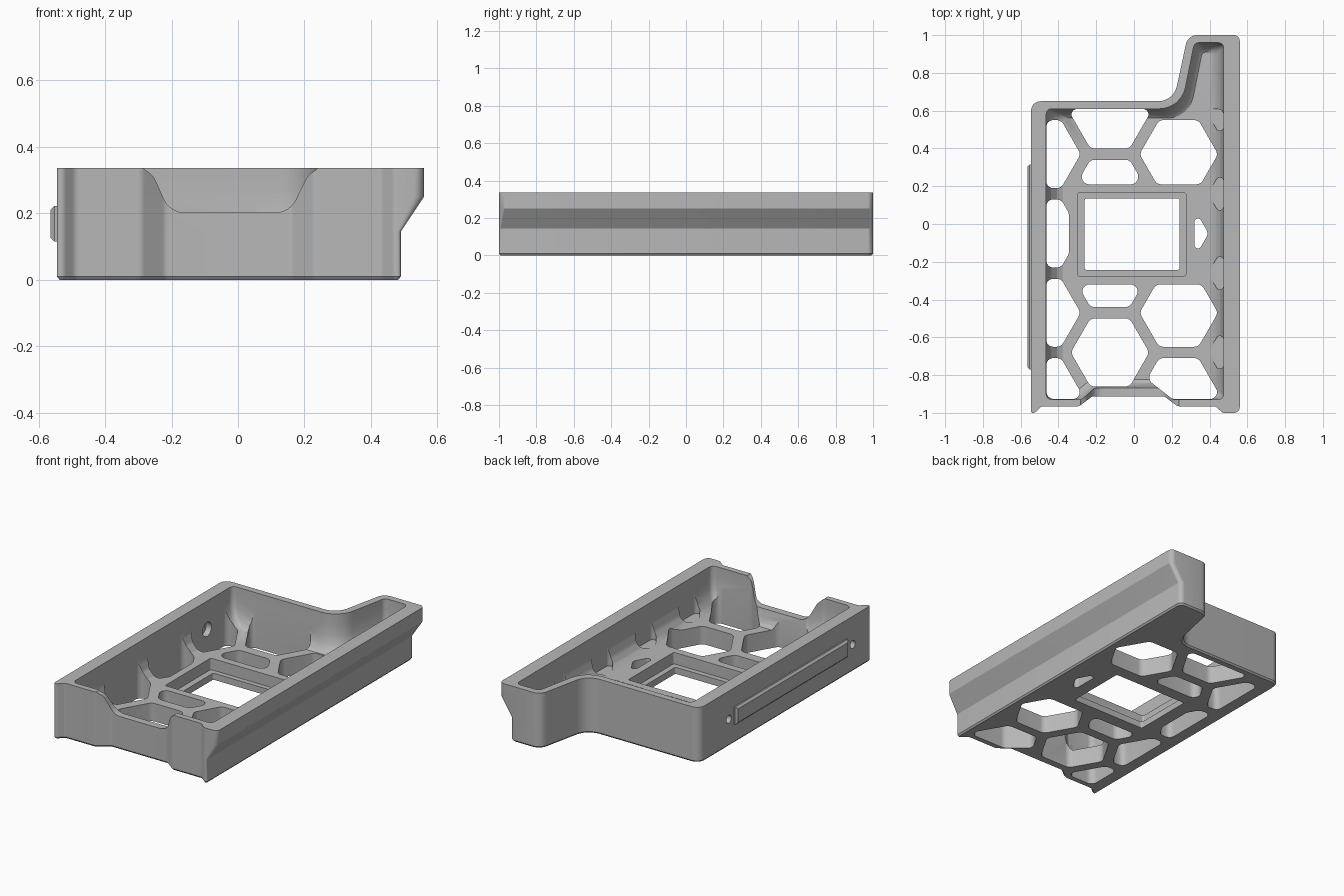
import bpy, bmesh, math
from mathutils import Vector

old = bpy.data.objects.get("Cube")
if old:
    bpy.data.objects.remove(old, do_unlink=True)

grey = bpy.data.materials.new("plain grey")
grey.use_nodes = True
colour = (0.48, 0.48, 0.48, 1)
grey.diffuse_color = colour
grey.node_tree.nodes["Principled BSDF"].inputs["Base Color"].default_value = colour

HEIGHT, FLOOR = 0.337, 0.11


def inset(points, d):
    """Offset a counter-clockwise polygon inward by d."""
    pts = [Vector(p) for p in points]
    result = []
    for i, p in enumerate(pts):
        a = (p - pts[i - 1]).normalized()
        b = (pts[(i + 1) % len(pts)] - p).normalized()
        na, nb = Vector((-a.y, a.x)), Vector((-b.y, b.x))
        result.append(p + (na + nb) * d / (1 + na.dot(nb)))
    return result


def rounded(points, radius=0.03, special=None, steps=6):
    """Round every corner, with optional radii by corner index."""
    pts = [Vector(p) for p in points]
    result = []
    for i, p in enumerate(pts):
        a, b = pts[i - 1] - p, pts[(i + 1) % len(pts)] - p
        turn = math.pi - a.angle(b)
        r = (special or {}).get(i, radius)
        t = min(r * math.tan(turn / 2), 0.46 * a.length, 0.46 * b.length)
        start, end = p + a.normalized() * t, p + b.normalized() * t
        for k in range(steps + 1):
            u = k / steps
            w = math.cos(turn / 2)
            c0, c1, c2 = (1 - u) ** 2, 2 * u * (1 - u) * w, u * u
            result.append((start * c0 + p * c1 + end * c2) / (c0 + c1 + c2))
    return result


def clip(points, a, b, c):
    """Keep the part of a polygon where a*x + b*y <= c."""
    result = []
    for i, q in enumerate(points):
        p = points[i - 1]
        dp, dq = a * p[0] + b * p[1] - c, a * q[0] + b * q[1] - c
        if dp * dq < 0:
            result.append(Vector(p).lerp(Vector(q), dp / (dp - dq)))
        if dq <= 0:
            result.append(Vector(q))
    return result


def loft(name, rings, axis="z"):
    """Skin rings of (height, outline) along an axis."""
    place = {"z": lambda p, h: (p[0], p[1], h),
             "y": lambda p, h: (p[0], h, p[1]),
             "x": lambda p, h: (h, p[0], p[1])}[axis]
    bm = bmesh.new()
    loops = [[bm.verts.new(place(p, h)) for p in outline] for h, outline in rings]
    for low, high in zip(loops, loops[1:]):
        for i in range(len(low)):
            bm.faces.new((low[i - 1], low[i], high[i], high[i - 1]))
    bm.faces.new(loops[0])
    bm.faces.new(loops[-1])
    bmesh.ops.recalc_face_normals(bm, faces=bm.faces)
    mesh = bpy.data.meshes.new(name)
    bm.to_mesh(mesh)
    bm.free()
    ob = bpy.data.objects.new(name, mesh)
    bpy.context.collection.objects.link(ob)
    mesh.materials.append(grey)
    return ob


def prism(name, outline, low, high, axis="z"):
    return loft(name, [(low, outline), (high, outline)], axis)


def box(x0, x1, y0, y1):
    return [(x0, y0), (x1, y0), (x1, y1), (x0, y1)]


def circle(cx, cy, r):
    return [(cx + r * math.cos(k * math.pi / 12), cy + r * math.sin(k * math.pi / 12))
            for k in range(24)]


def cut(target, cutter):
    cutter.hide_render = True
    mod = target.modifiers.new("cut", "BOOLEAN")
    mod.operation, mod.solver, mod.object = "DIFFERENCE", "EXACT", cutter
    bpy.context.view_layer.objects.active = target
    bpy.ops.object.modifier_apply(modifier=mod.name)
    bpy.data.objects.remove(cutter, do_unlink=True)


def outer(right, d=0):
    pts = [(-0.545, -1), (-0.525, -1), (-0.49, -0.965), (-0.29, -0.965), (-0.22, -0.912),
           (0.16, -0.912), (0.23, -0.965), (0.43, -0.965), (0.47, -1), (right, -1),
           (right, 1), (0.285, 1), (0.21, 0.65), (-0.545, 0.65)]
    return rounded(inset(pts, d), 0.03, {0: 0.01, 11: 0.06, 12: 0.1, 13: 0.05})


def inner(d):
    left, right = -0.465 + 0.8 * d, 0.475 - 0.4 * d
    pts = [(left, -0.93), (-0.28, -0.93), (-0.21, -0.873), (0.14, -0.873), (0.21, -0.93),
           (right, -0.93), (right, 0.96), (0.32, 0.96), (0.25, 0.61), (left, 0.61)]
    return rounded(inset(pts, d), 0.03, {8: 0.14})


# Tray shell with the overhanging side rail
tray = loft("tray", [(0, outer(0.49, 0.008)), (0.01, outer(0.49)), (0.145, outer(0.49)),
                     (0.25, outer(0.56)), (HEIGHT, outer(0.56))])

# Hollow with a fillet around the floor
cut(tray, loft("hollow", [(FLOOR, inner(0.05)), (0.125, inner(0.032)), (0.16, inner(0.014)),
                          (0.21, inner(0.004)), (0.27, inner(0)), (0.4, inner(0))]))

# Honeycomb openings, trimmed at the walls and around the window
APOTHEM, PITCH = 0.18, 0.42


def honeycomb(cx, cy):
    r = APOTHEM / math.cos(math.pi / 6)
    pts = [Vector((cx + r * math.cos(k * math.pi / 3), cy + r * math.sin(k * math.pi / 3)))
           for k in range(6)]
    for a, b, c in ((-1, 0, 0.464), (1, 0, 0.474), (0, -1, 0.926), (0, 1, 0.608)):
        pts = clip(pts, a, b, c)
    return pts


for column, cx in enumerate((-0.49, -0.127, 0.237, 0.6)):
    first = 0.37 if column % 2 == 0 else 0.58
    for row in range(4):
        pts = honeycomb(cx, first - row * PITCH)
        if column == 1 and row in (1, 2):
            pts = clip(pts, 0, -1, -0.21) if row == 1 else clip(pts, 0, 1, -0.32)
        elif column in (0, 2) and row == 1:
            if column == 2:
                pts = [p - Vector((0.05, 0)) for p in pts]
            pts = clip(pts, 1, 0, -0.345) if column == 0 else clip(pts, -1, 0, -0.32)
        elif column == 2:
            if row == 0:
                pts = clip(pts, 0, -1, -0.21)
            elif row == 2:
                pts = clip(pts, 0, 1, -0.32)
            else:
                pts = clip(pts, -0.055, -0.07, 0.0537)
        bottom = FLOOR if column == 3 else -0.1
        cut(tray, prism("opening", rounded(pts, 0.04), bottom, 0.3))

# Central window with a recessed ledge
cut(tray, prism("window_recess", rounded(box(-0.3, 0.275, -0.275, 0.165), 0.012), 0.04, 0.2))
cut(tray, prism("window", rounded(box(-0.262, 0.242, -0.243, 0.135), 0.012), -0.1, 0.1))

# Lowered middle of the front wall
dip = [(-0.29, 0.5), (-0.29, HEIGHT), (-0.26, HEIGHT), (-0.205, 0.202), (0.155, 0.202),
       (0.21, HEIGHT), (0.24, HEIGHT), (0.24, 0.5)]
dip[1:3] = [(-0.29, HEIGHT), (-0.255, 0.315)]
dip[5:7] = [(0.21, 0.315), (0.245, HEIGHT)]
cut(tray, prism("front_dip", rounded(dip, 0.07), -1.1, -0.84, "y"))

# Screw holes through the side wall, counterbored inside
for y in (0.365, -0.83):
    cut(tray, prism("screw_hole", circle(y, 0.165, 0.024), -0.6, -0.44, "x"))
    cut(tray, prism("counterbore", circle(y, 0.165, 0.043), -0.5, -0.44, "x"))

# Raised strip on the outside of the side wall
plate = box(-0.77, 0.315, 0.115, 0.222)
strip = loft("side_strip", [(-0.565, inset(plate, 0.012)), (-0.553, plate), (-0.54, plate)], "x")

# Smooth rounded corners, crisp edges
for ob in (tray, strip):
    bpy.ops.object.select_all(action="DESELECT")
    ob.select_set(True)
    bpy.context.view_layer.objects.active = ob
    bpy.ops.object.shade_smooth_by_angle(angle=math.radians(30))
